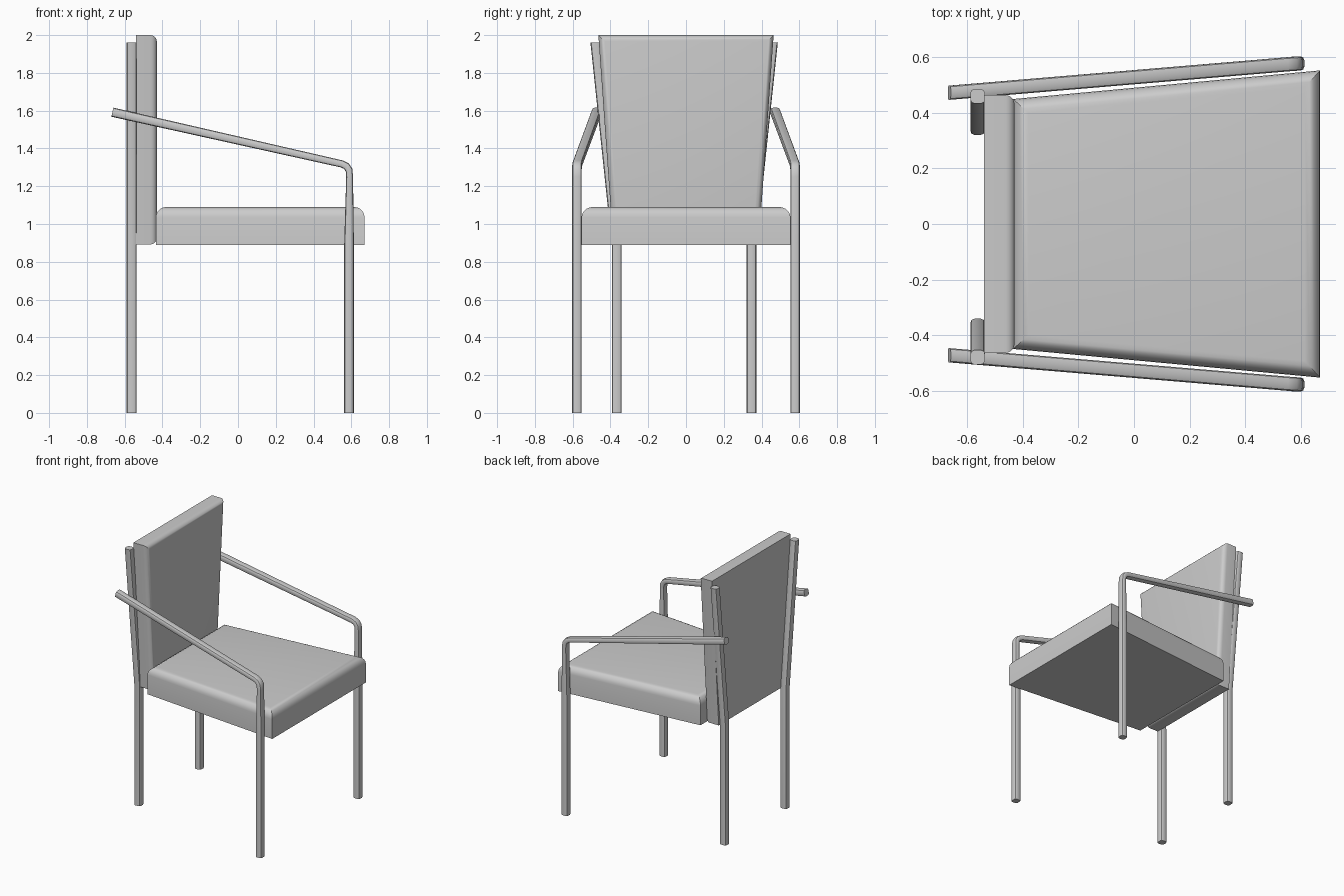
import bpy, bmesh
from math import radians, sin, cos
from mathutils import Vector

if "Cube" in bpy.data.objects:
    bpy.data.objects.remove(bpy.data.objects["Cube"])


def finish(name, bm, angle=35):
    bmesh.ops.recalc_face_normals(bm, faces=bm.faces)
    me = bpy.data.meshes.new(name)
    bm.to_mesh(me)
    bm.free()
    me.shade_smooth()
    me.set_sharp_from_angle(angle=radians(angle))
    ob = bpy.data.objects.new(name, me)
    bpy.context.collection.objects.link(ob)
    return ob


def cushion(name, base, top, axis, radius):
    """Block between two quads, rounded around the 'top' quad."""
    bm = bmesh.new()
    a = [bm.verts.new(p) for p in base]
    b = [bm.verts.new(p) for p in top]
    bm.faces.new(a)
    bm.faces.new(b)
    for i in range(4):
        j = (i + 1) % 4
        bm.faces.new((a[i], a[j], b[j], b[i]))
    limit = top[0][axis]
    edges = [e for e in bm.edges if all(abs(v.co[axis] - limit) < 1e-4 for v in e.verts)]
    bmesh.ops.bevel(bm, geom=edges, offset=radius, segments=5, profile=0.5, affect='EDGES')
    return finish(name, bm)


def rounded_square(corner=0.55, steps=2):
    """Unit rounded-square section."""
    pts = []
    for k in range(4):
        cx, cy = [(1, 1), (-1, 1), (-1, -1), (1, -1)][k]
        for s in range(steps + 1):
            t = radians(90 * k + 90 * s / steps)
            pts.append((cx * (1 - corner) + corner * cos(t), cy * (1 - corner) + corner * sin(t)))
    return pts


def tube(name, stations):
    """Sweep: each station is (centre, tilt of section in xz, half depth, half width)."""
    bm = bmesh.new()
    rings = []
    for c, tilt, hu, hv in stations:
        u = Vector((cos(radians(tilt)), 0, sin(radians(tilt))))
        rings.append([bm.verts.new(Vector(c) + u * p * hu + Vector((0, q * hv, 0)))
                      for p, q in rounded_square()])
    n = len(rings[0])
    for r, s in zip(rings, rings[1:]):
        for i in range(n):
            j = (i + 1) % n
            bm.faces.new((r[i], r[j], s[j], s[i]))
    bm.faces.new(rings[0])
    bm.faces.new(rings[-1])
    return finish(name, bm)


# Seat: wider at the front, rounded top edge
plan = [(-0.435, -0.45), (0.67, -0.553), (0.67, 0.553), (-0.435, 0.45)]
cushion("seat", [(x, y, 0.89) for x, y in plan], [(x, y, 1.09) for x, y in plan], 2, 0.055)

# Backrest: wider at the top, rounded around its front face
outline = [(-0.385, 0.892), (0.385, 0.892), (0.464, 2.0), (-0.464, 2.0)]
cushion("backrest", [(-0.54, y, z) for y, z in outline],
        [(-0.43, y, z) for y, z in outline], 0, 0.033)

# Front leg centre line bending into the armrest: x, z, tilt, half depth
arm_path = [(0.588, 0, 0, .0255), (0.588, 0.9, 0, .0255), (0.591, 1.25, 0, .018),
            (0.588, 1.285, 22, .019), (0.574, 1.306, 48, .019), (0.55, 1.318, 74, .019),
            (-0.665, 1.592, 77.3, .0245)]

for side, label in ((1, "left"), (-1, "right")):
    tube("front_leg_and_arm_" + label,
         [((x, side * (0.578 - max(0, 0.588 - x) * 0.084), z), t, h, .0255)
          for x, z, t, h in arm_path])
    # Rear leg: upright to the seat, then splaying along the backrest
    tube("rear_leg_" + label,
         [((-0.563, side * y - 0.01, z), 0, .026, .026)
          for y, z in ((0.357, 0), (0.357, 0.89), (0.47, 1.96))])
